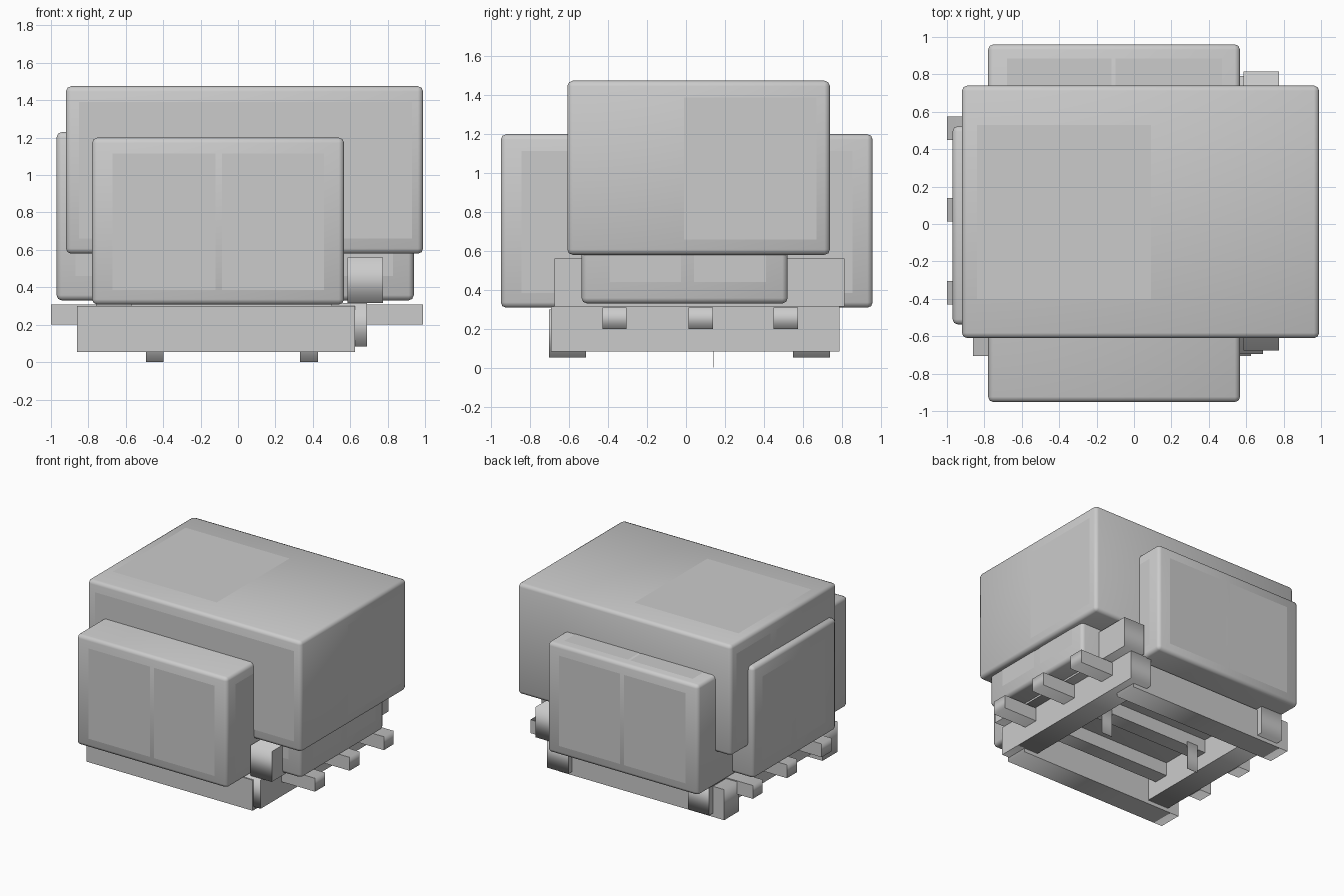
import bpy, bmesh
from mathutils import Vector

if "Cube" in bpy.data.objects:
    bpy.data.objects.remove(bpy.data.objects["Cube"])


def new_object(name, bm):
    mesh = bpy.data.meshes.new(name)
    bm.to_mesh(mesh)
    bm.free()
    ob = bpy.data.objects.new(name, mesh)
    bpy.context.collection.objects.link(ob)
    return ob


def cuboid(x, y, z):
    bm = bmesh.new()
    bmesh.ops.create_cube(bm, size=1)
    for v in bm.verts:
        v.co = Vector([(r[0] + r[1]) / 2 + c * (r[1] - r[0])
                       for r, c in zip((x, y, z), v.co)])
    return bm


def crate(name, x, y, z):
    """Soft-edged crate."""
    bm = cuboid(x, y, z)
    bmesh.ops.bevel(bm, geom=bm.edges[:], offset=0.028, segments=2,
                    profile=0.5, affect='EDGES')
    for f in bm.faces:
        f.smooth = True
    return new_object(name, bm)


def beam(name, x, y, z, width_axis):
    """Solid timber, shaded smoothly round its ends and sharp along its sides."""
    bm = cuboid(x, y, z)
    for f in bm.faces:
        f.smooth = True
    for e in bm.edges:
        d = e.verts[1].co - e.verts[0].co
        e.smooth = abs(d.normalized()[width_axis]) > 0.9
    return new_object(name, bm)


def panels(name, axis, pos, sign, u_ranges, v):
    """Flat panels lying just proud of a crate face."""
    bm = bmesh.new()
    for u in u_ranges:
        corners = [(u[0], v[0]), (u[1], v[0]), (u[1], v[1]), (u[0], v[1])]
        vs = []
        for c in corners:
            co = list(c)
            co.insert(axis, pos + sign * 0.003)
            vs.append(bm.verts.new(co))
        f = bm.faces.new(vs)
        f.normal_update()
        if f.normal[axis] * sign < 0:
            f.normal_flip()
    return new_object(name, bm)


# top crate and its panels
crate("top_crate", (-0.92, 0.99), (-0.61, 0.74), (0.58, 1.475))
panels("top_crate_front_panel", 1, -0.61, -1, [(-0.85, 0.93)], (0.66, 1.39))
panels("top_crate_right_panel", 0, 0.99, 1, [(-0.01, 0.67)], (0.66, 1.39))
panels("top_crate_left_panels", 0, -0.92, -1, [(-0.53, 0.16), (0.24, 0.67)], (0.66, 1.39))
panels("top_crate_lid_panel", 2, 1.475, 1, [(-0.84, 0.09)], (-0.40, 0.53))

# lengthwise crate, sticking out at front and back
crate("long_crate", (-0.78, 0.567), (-0.952, 0.96), (0.308, 1.2))
pair = [(-0.67, -0.12), (-0.085, 0.46)]
panels("long_crate_front_panels", 1, -0.952, -1, pair, (0.385, 1.115))
panels("long_crate_back_panels", 1, 0.96, 1, pair, (0.385, 1.115))
panels("long_crate_right_panel", 0, 0.567, 1, [(-0.845, 0.855)], (0.385, 1.115))
panels("long_crate_top_panels", 2, 1.2, 1, [(-0.68, -0.12), (-0.10, 0.47)], (0.02, 0.885))

# crosswise crate, sticking out at the left
crate("cross_crate", (-0.97, 0.94), (-0.537, 0.523), (0.33, 1.23))
pair = [(-0.39, -0.025), (0.04, 0.41)]
panels("cross_crate_left_panels", 0, -0.97, -1, pair, (0.44, 1.12))
panels("cross_crate_right_panels", 0, 0.94, 1, pair, (0.44, 1.12))
panels("cross_crate_front_panel", 1, -0.537, -1, [(-0.87, 0.83)], (0.46, 1.10))

# three slim bars running left to right
for i, y in enumerate((-0.43, 0.013, 0.45)):
    beam(f"cross_bar_{i + 1}", (-1.0, 0.99), (y, y + 0.125), (0.2, 0.308), 1)

# two bottom rails running left to right
for n, y in (("front", -0.705), ("back", 0.55)):
    beam(f"{n}_rail", (-0.86, 0.625), (y, y + 0.19), (0.053, 0.3), 1)

# two skids running front to back, and one upper beam
for n, x in (("left", -0.76), ("right", 0.5)):
    beam(f"{n}_skid", (x, x + 0.19), (-0.695, 0.79), (0.083, 0.315), 0)
beam("upper_beam", (0.585, 0.775), (-0.675, 0.815), (0.315, 0.56), 0)

# thin hanging plates that reach the ground
for n, x in (("left", -0.445), ("right", 0.38)):
    beam(f"{n}_foot_plate", (x - 0.048, x + 0.048), (0.138, 0.142), (0.0, 0.23), 0)
